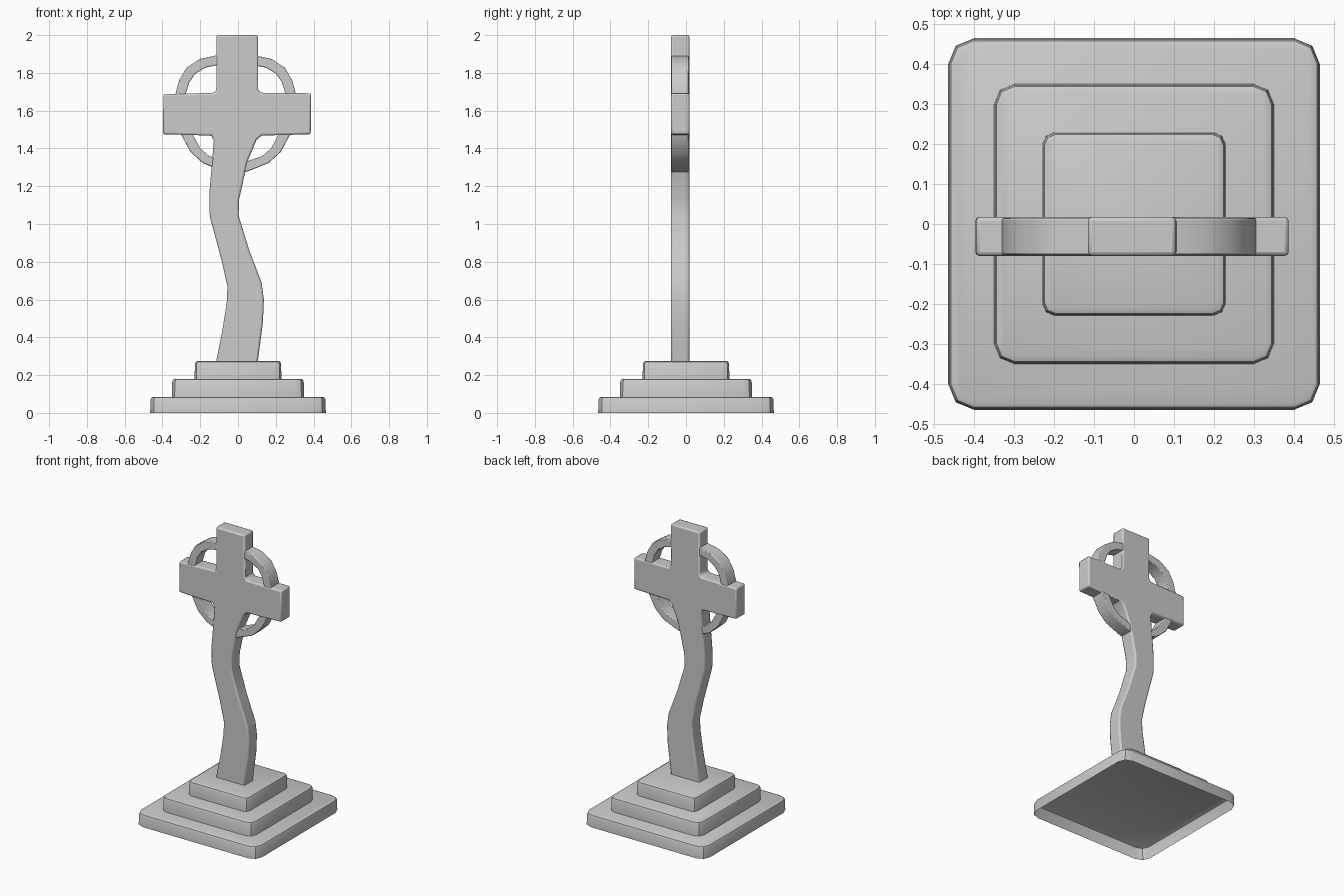
import bpy, bmesh, math

if "Cube" in bpy.data.objects:
    bpy.data.objects.remove(bpy.data.objects["Cube"])

Y_FRONT, Y_BACK = -0.08, 0.018


def finish(name, bm, bevel=0.0, recalc=True):
    if recalc:
        bmesh.ops.recalc_face_normals(bm, faces=bm.faces)
    mesh = bpy.data.meshes.new(name)
    bm.to_mesh(mesh)
    bm.free()
    obj = bpy.data.objects.new(name, mesh)
    bpy.context.collection.objects.link(obj)
    if bevel:
        mod = obj.modifiers.new("soft_edges", 'BEVEL')
        mod.width = bevel
        mod.segments = 2
        mod.limit_method = 'ANGLE'
        mod.angle_limit = math.radians(40)
    bpy.ops.object.select_all(action='DESELECT')
    obj.select_set(True)
    bpy.context.view_layer.objects.active = obj
    bpy.ops.object.shade_smooth_by_angle(angle=math.radians(35))
    return obj


def rounded_square(half, radius):
    pts = []
    for q in range(4):
        a0 = q * math.pi / 2
        sx, sy = [(1, 1), (-1, 1), (-1, -1), (1, -1)][q]
        for k in range(3):
            a = a0 + k * math.pi / 4
            pts.append((sx * (half - radius) + radius * math.cos(a),
                        sy * (half - radius) + radius * math.sin(a)))
    return pts


def step(name, half, radius, z0, z1, soft=0.015):
    # Open-bottomed slab with rounded corners and a soft top rim
    bm = bmesh.new()
    levels = [(z0, 0), (z1 - soft, 0.002),
              (z1 - soft * 0.3, soft * 0.3 + 0.002), (z1, soft + 0.002)]
    rings = [[bm.verts.new((x, y, z)) for x, y in rounded_square(half - d, radius - d)]
             for z, d in levels]
    for a, b in zip(rings, rings[1:]):
        n = len(a)
        for i in range(n):
            j = (i + 1) % n
            bm.faces.new((a[i], a[j], b[j], b[i]))
    bm.faces.new(rings[-1])
    return finish(name, bm, recalc=False)


# Three-tier plinth
step("bottom_step", 0.465, 0.065, 0.0, 0.085)
step("middle_step", 0.35, 0.05, 0.085, 0.18)
step("top_step", 0.23, 0.033, 0.18, 0.275)

# Wavy shaft with the cross head, as one extruded outline
outline = [(-0.117, 0.265), (-0.082, 0.44), (-0.059, 0.59), (-0.056, 0.67),
           (-0.085, 0.80), (-0.147, 1.03), (-0.152, 1.07), (-0.150, 1.18),
           (-0.128, 1.44), (-0.140, 1.468), (-0.397, 1.475), (-0.395, 1.688),
           (-0.130, 1.694), (-0.115, 1.708), (-0.115, 2.0),
           (0.105, 2.0), (0.107, 1.712), (0.122, 1.694), (0.387, 1.692),
           (0.385, 1.475), (0.125, 1.468), (0.098, 1.445), (0.050, 1.33),
           (0.006, 1.13), (0.003, 1.045), (0.060, 0.86), (0.125, 0.69),
           (0.137, 0.60), (0.132, 0.48), (0.104, 0.265)]
bm = bmesh.new()
face = bm.faces.new([bm.verts.new((x, Y_FRONT, z)) for x, z in outline])
ext = bmesh.ops.extrude_face_region(bm, geom=[face])
bmesh.ops.translate(bm, vec=(0, Y_BACK - Y_FRONT, 0),
                    verts=[v for v in ext["geom"] if isinstance(v, bmesh.types.BMVert)])
finish("cross_shaft", bm, bevel=0.01)

# Slightly squared ring behind the arms: half section mirrored about its centre
RING_X = -0.0125
outer = [(0, 1.90), (0.10, 1.893), (0.19, 1.874), (0.26, 1.828), (0.30, 1.76),
         (0.318, 1.69), (0.313, 1.58), (0.286, 1.47), (0.24, 1.383),
         (0.175, 1.323), (0.06, 1.277), (0, 1.273)]
inner = [(0, 1.845), (0.09, 1.842), (0.16, 1.828), (0.215, 1.795), (0.245, 1.75),
         (0.264, 1.69), (0.260, 1.58), (0.225, 1.47), (0.187, 1.40),
         (0.14, 1.36), (0.055, 1.33), (0, 1.327)]


def full_loop(half):
    return half + [(-x, z) for x, z in reversed(half[1:-1])]


bm = bmesh.new()
sections = []
for (ox, oz), (ix, iz) in zip(full_loop(outer), full_loop(inner)):
    sections.append([bm.verts.new((RING_X + x, y, z)) for x, y, z in (
        (ox, Y_FRONT + 0.003, oz), (ox, Y_BACK - 0.003, oz),
        (ix, Y_BACK - 0.003, iz), (ix, Y_FRONT + 0.003, iz))])
for i, a in enumerate(sections):
    b = sections[(i + 1) % len(sections)]
    for k in range(4):
        m = (k + 1) % 4
        bm.faces.new((a[k], a[m], b[m], b[k]))
finish("ring", bm, bevel=0.005)
